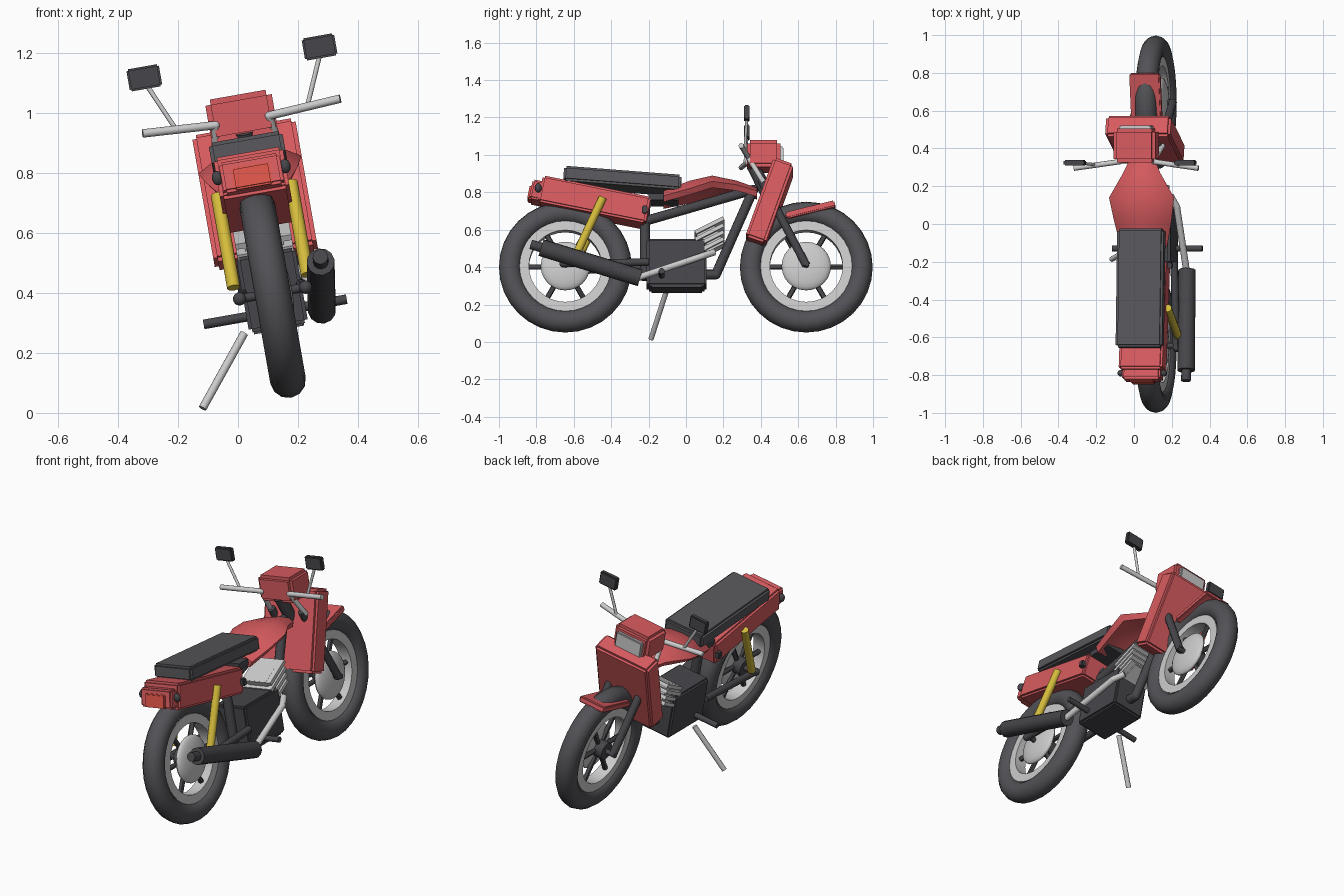
import bpy, bmesh
from math import sin, cos, pi, radians
from mathutils import Matrix, Vector

if "Cube" in bpy.data.objects:
    bpy.data.objects.remove(bpy.data.objects["Cube"])


def material(name, rgb):
    m = bpy.data.materials.new(name)
    m.use_nodes = True
    m.diffuse_color = (*rgb, 1)
    m.node_tree.nodes["Principled BSDF"].inputs["Base Color"].default_value = (*rgb, 1)
    return m


RED = material("red paint", (0.68, 0.105, 0.115))
SEAT = material("seat grey", (0.095, 0.095, 0.105))
RUBBER = material("tyre rubber", (0.085, 0.085, 0.095))
DARK = material("dark metal", (0.062, 0.062, 0.07))
SILVER = material("silver", (0.60, 0.60, 0.60))
YELLOW = material("yellow spring", (0.66, 0.50, 0.045))
LAMP = material("tail lamp orange", (0.72, 0.09, 0.065))

# The bike is built upright, then leaned over onto its stand
LEAN = Matrix.Translation((0.185, 0, 0.006)) @ Matrix.Rotation(radians(-10), 4, "Y")


def finish(bm, name, mat, smooth=False):
    bmesh.ops.recalc_face_normals(bm, faces=bm.faces)
    mesh = bpy.data.meshes.new(name)
    bm.to_mesh(mesh)
    bm.free()
    mesh.materials.append(mat)
    ob = bpy.data.objects.new(name, mesh)
    bpy.context.collection.objects.link(ob)
    ob.matrix_world = LEAN
    if smooth:
        bpy.ops.object.select_all(action="DESELECT")
        ob.select_set(True)
        bpy.context.view_layer.objects.active = ob
        bpy.ops.object.shade_smooth_by_angle(angle=radians(45))
    return ob


def add_box(bm, centre, size, pitch=0):
    m = Matrix.Translation(centre) @ Matrix.Rotation(radians(pitch), 4, "X")
    bmesh.ops.create_cube(bm, size=1, matrix=m @ Matrix.Diagonal((*size, 1)))


def box(name, mat, centre, size, pitch=0, step=0):
    """Box; with a step, three crossed boxes give it notched edges."""
    bm = bmesh.new()
    if step:
        for axis in range(3):
            s = [d - (0 if i == axis else step) for i, d in enumerate(size)]
            add_box(bm, centre, s, pitch)
    else:
        add_box(bm, centre, size, pitch)
    return finish(bm, name, mat)


def add_rod(bm, a, b, r, sides=12):
    a, b = Vector(a), Vector(b)
    d = b - a
    m = Matrix.Translation((a + b) / 2) @ d.to_track_quat("Z", "Y").to_matrix().to_4x4()
    bmesh.ops.create_cone(bm, cap_ends=True, segments=sides, radius1=r, radius2=r,
                          depth=d.length, matrix=m)


def tube(name, mat, points, r):
    """Straight rods joined by balls at the bends."""
    bm = bmesh.new()
    for a, b in zip(points, points[1:]):
        add_rod(bm, a, b, r)
    for p in points[1:-1]:
        bmesh.ops.create_uvsphere(bm, u_segments=12, v_segments=8, radius=r,
                                  matrix=Matrix.Translation(p))
    return finish(bm, name, mat, True)


def ball(name, mat, centre, scale):
    bm = bmesh.new()
    m = Matrix.Translation(centre) @ Matrix.Diagonal((*scale, 1))
    bmesh.ops.create_uvsphere(bm, u_segments=24, v_segments=12, radius=1, matrix=m)
    return finish(bm, name, mat, True)


def ring(name, mat, profile, y, z, seg=32):
    """Closed (x, radius) profile turned around the axle."""
    bm = bmesh.new()
    loops = [[bm.verts.new((x, y + r * cos(2 * pi * k / seg), z + r * sin(2 * pi * k / seg)))
              for x, r in profile] for k in range(seg)]
    n = len(profile)
    for k in range(seg):
        p, q = loops[k], loops[(k + 1) % seg]
        for i in range(n):
            j = (i + 1) % n
            bm.faces.new((p[i], p[j], q[j], q[i]))
    return finish(bm, name, mat, True)


# Wheels
AXLE = 0.4
tyre_profile = [(0.06 * cos(pi * i / 6), 0.295 + 0.06 * sin(pi * i / 6)) for i in range(12)]
rim_profile = [(-0.036, 0.195), (0.036, 0.195), (0.036, 0.245), (-0.036, 0.245)]
for where, y in (("front", 0.643), ("rear", -0.645)):
    ring(where + "_tyre", RUBBER, tyre_profile, y, AXLE)
    ring(where + "_rim", SILVER, rim_profile, y, AXLE)
    bm = bmesh.new()
    for k in range(6):
        a = k * pi / 3
        add_rod(bm, (0, y, AXLE), (0, y + 0.21 * cos(a), AXLE + 0.21 * sin(a)), 0.014, 8)
    add_rod(bm, (-0.05, y, AXLE), (0.03, y, AXLE), 0.05, 16)
    finish(bm, where + "_spokes", DARK, True)
    ball(where + "_hub_cover", SILVER, (0.032, y, AXLE), (0.034, 0.132, 0.132))
    tube(where + "_axle", DARK, [(-0.11, y, AXLE), (0.11, y, AXLE)], 0.015)

# Paired parts on both sides
for side, s in (("right", -1), ("left", 1)):
    tube(side + "_fork", DARK, [(s * .09, .643, .394), (s * .1, .40, .86)], 0.022)
    tube(side + "_swingarm", DARK, [(s * .11, -.645, AXLE), (s * .1, -.2, .41)], 0.02)
    ball(side + "_swingarm_end", DARK, (s * .112, -.655, AXLE), (.022, .022, .022))
    tube(side + "_shock", YELLOW, [(s * .125, -.59, .44), (s * .125, -.445, .755)], 0.022)
    tube(side + "_handlebar", SILVER,
         [(s * .335, .295, 1.0), (s * .09, .33, .985), (s * .115, .415, .84)], 0.014)
    tube(side + "_mirror_stem", SILVER, [(s * .225, .315, 1.0), (s * .295, .325, 1.16)], 0.008)
    box(side + "_mirror", DARK, (s * .297, .325, 1.182), (.11, .03, .075), step=.012)
    ball(side + "_rear_blinker", DARK, (s * .115, -.79, .81), (.018, .018, .024))
    box(side + "_panel_knob", DARK, (s * .125, -.22, .69), (.03, .03, .04), step=.01)

# Frame
tube("backbone_tube", DARK, [(0, -.22, .65), (0, .36, .82), (0, .16, .36), (0, .05, .36)], 0.026)
tube("seat_tube", DARK, [(0, -.22, .76), (0, -.22, .33)], 0.027)
tube("steering_column", DARK, [(0, .36, .95), (0, .45, .76)], 0.035)
box("seat_mount", DARK, (0, -.12, .765), (.2, .16, .035))

# Engine and its cooling fins
box("engine_block", DARK, (0, -.05, .41), (.2, .32, .255), step=.022)
box("engine_sump", DARK, (0, -.05, .29), (.17, .27, .03))
for k in range(4):
    box("cooling_fin_%d" % (k + 1), SILVER, (0, .125, .50 + .037 * k), (.19, .17, .02), 27)
box("cylinder", SILVER, (0, .125, .55), (.13, .11, .13), 27)

# Exhaust
tube("exhaust_pipe", SILVER, [(.09, .15, .465), (.12, .09, .44), (.152, -.26, .315)], 0.018)
tube("muffler", DARK, [(.152, -.245, .315), (.176, -.775, .475)], 0.047)
tube("muffler_tip", DARK, [(.176, -.75, .468), (.178, -.83, .492)], 0.026)

# Stand and foot pegs
tube("side_stand", SILVER, [(-.117, -.107, .284), (-.297, -.187, .062)], 0.014)
tube("foot_pegs", DARK, [(-.245, -.13, .337), (.24, -.13, .337)], 0.016)

# Bodywork
box("tail_body", RED, (0, -.49, .75), (.235, .59, .145), -11.5, .024)
box("tail_cap", RED, (0, -.785, .80), (.205, .09, .105), -11.5, .02)
box("tail_lamp", LAMP, (0, -.825, .795), (.13, .035, .075), -11.5, .012)
box("seat", SEAT, (0, -.34, .866), (.25, .63, .08), -4.5, .024)
box("leg_shield", RED, (0, .447, .735), (.35, .115, .455), -19.6, .028)
box("front_fender", RED, (0, .665, .70), (.165, .27, .035), 14, .014)
box("headlamp_shell", RED, (0, .415, 1.0), (.225, .18, .145), 0, .036)
box("headlamp", SILVER, (0, .505, .995), (.17, .035, .09), 0, .012)

# Tank: lofted arched sections (y, half width, edge height, top, underside)
sections = [(.38, .05, .805, .83, .795), (.27, .10, .83, .868, .82), (.14, .175, .835, .888, .84),
            (.02, .155, .80, .862, .80), (-.12, .125, .765, .81, .755)]
bm = bmesh.new()
rows = []
for y, w, edge, top, under in sections:
    half = [(w * .55, top - .008), (w, edge), (w * .85, edge - .03)]
    pts = [(0, top)] + half + [(0, under)] + [(-x, z) for x, z in reversed(half)]
    rows.append([bm.verts.new((x, y, z)) for x, z in pts])
for p, q in zip(rows, rows[1:]):
    for i in range(8):
        j = (i + 1) % 8
        bm.faces.new((p[i], p[j], q[j], q[i]))
bm.faces.new(rows[0])
bm.faces.new(rows[-1])
finish(bm, "fuel_tank", RED, True)
